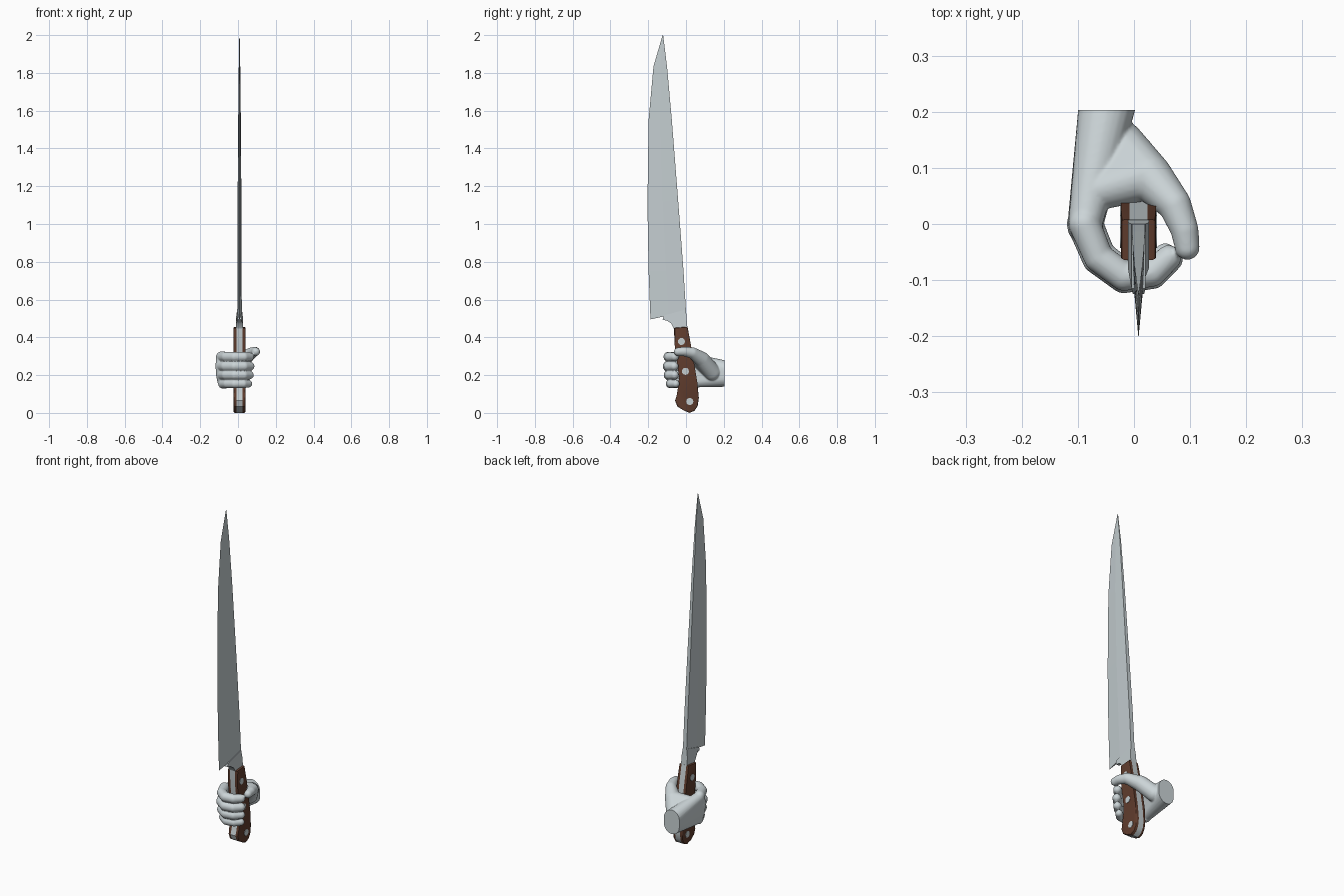
import bpy, bmesh, math
from mathutils import Vector

if "Cube" in bpy.data.objects:
    bpy.data.objects.remove(bpy.data.objects["Cube"])

CX = 0.008  # knife centre plane


def material(name, col):
    m = bpy.data.materials.new(name)
    m.diffuse_color = (*col, 1)
    m.use_nodes = True
    m.node_tree.nodes["Principled BSDF"].inputs["Base Color"].default_value = m.diffuse_color
    return m


STEEL = material("steel", (0.55, 0.61, 0.63))
SKIN = material("pale_grey_skin", (0.60, 0.66, 0.68))
WOOD = material("brown_wood", (0.115, 0.045, 0.026))


def finish(name, bm, mat, angle=None):
    bmesh.ops.recalc_face_normals(bm, faces=bm.faces[:])
    me = bpy.data.meshes.new(name)
    bm.to_mesh(me)
    bm.free()
    me.materials.append(mat)
    ob = bpy.data.objects.new(name, me)
    bpy.context.collection.objects.link(ob)
    bpy.ops.object.select_all(action='DESELECT')
    ob.select_set(True)
    bpy.context.view_layer.objects.active = ob
    if angle:
        bpy.ops.object.shade_smooth_by_angle(angle=math.radians(angle))
    return ob


def slab(name, pts, xa, xb, mat, bevel=0.0, top_only=0):
    """Side profile in (y, z) extruded along x; xa and xb are functions of (y, z)."""
    bm = bmesh.new()
    a = [bm.verts.new((CX + xa(y, z), y, z)) for y, z in pts]
    b = [bm.verts.new((CX + xb(y, z), y, z)) for y, z in pts]
    bm.faces.new(a)
    outer = bm.faces.new(b[::-1])
    n = len(pts)
    for i in range(n):
        j = (i + 1) % n
        bm.faces.new((a[i], a[j], b[j], b[i]))
    if bevel:
        bmesh.ops.bevel(bm, geom=list(outer.edges), offset=bevel, segments=2,
                        profile=0.5, affect='EDGES')
    return finish(name, bm, mat, 35)


# Blade: wedge sections (edge y, edge z, spine y, spine z, half thickness)
sections = [(-.188, .495, 0, .537, .012), (-.198, .75, -.013, .75, .0115),
            (-.204, 1.1, -.042, 1.13, .010), (-.198, 1.55, -.075, 1.55, .007),
            (-.172, 1.835, -.10, 1.83, .004), (-.124, 2.0, -.121, 2.0, .001)]
bm = bmesh.new()
rings = []
for ye, ze, ys, zs, t in sections:
    ym, zm = ye + (ys - ye) * .5, ze + (zs - ze) * .5
    ring = [(0, ye, ze), (t * .75, ym, zm), (t, ys, zs), (-t, ys, zs), (-t * .75, ym, zm)]
    rings.append([bm.verts.new((CX + x, y, z)) for x, y, z in ring])
for r, s in zip(rings, rings[1:]):
    for i in range(5):
        j = (i + 1) % 5
        bm.faces.new((r[i], r[j], s[j], s[i]))
bm.faces.new(rings[0])
bm.faces.new(rings[-1])
finish("blade", bm, STEEL)

# Bolster joining blade and handle
bolster = [(-.125, .494), (-.10, .488), (-.078, .473), (-.065, .448), (.007, .456),
           (.003, .50), (0, .548), (-.115, .516)]


def bolster_half(y, z):
    return .0125 if z > .51 else (.019 if y > -.09 else .010)


slab("bolster", bolster, lambda y, z: -bolster_half(y, z), bolster_half, STEEL)

# Handle: steel tang between two wooden scales
outline = [(-.064, .45), (-.06, .36), (-.048, .27), (-.037, .19), (-.035, .14), (-.05, .09),
           (-.058, .065), (-.046, .034), (-.01, .012), (.02, 0), (.046, .012), (.062, .038),
           (.068, .08), (.06, .16), (.045, .25), (.026, .36), (.008, .456)]
slab("tang", outline, lambda y, z: -.016, lambda y, z: .016, STEEL)
for side, s in (("right", 1), ("left", -1)):
    slab(side + "_scale", outline, lambda y, z: s * .0155, lambda y, z: s * .031, WOOD, .006)

# Rivets through the handle
for i, (y, z) in enumerate([(-.024, .378), (-.003, .22), (.02, .06)]):
    pts = [(y + .019 * math.cos(a * math.pi / 6), z + .019 * math.sin(a * math.pi / 6))
           for a in range(12)]
    slab(f"rivet_{i + 1}", pts, lambda y, z: -.033, lambda y, z: .033, STEEL)

# Hand: hulls of spheres fused by a voxel remesh
tmp = bmesh.new()
bmesh.ops.create_icosphere(tmp, subdivisions=3, radius=1)
BALL = [v.co.copy() for v in tmp.verts]
tmp.free()
bm = bmesh.new()


def hull(*balls):
    vs = [bm.verts.new(Vector(b[:3]) + p * b[3]) for b in balls for p in BALL]
    res = bmesh.ops.convex_hull(bm, input=vs)
    inner = {g for k in ("geom_interior", "geom_unused") for g in res[k]
             if isinstance(g, bmesh.types.BMVert)}
    bmesh.ops.delete(bm, geom=list(inner), context='VERTS')


def chain(balls):
    for a, b in zip(balls, balls[1:]):
        hull(a, b)


# palm and wrist
wrist = [(-.043, .24, .192, .053), (-.043, .24, .218, .053)]
knuckles = [(-.087, 0, .29, .030), (-.089, -.005, .245, .030),
            (-.086, 0, .20, .030), (-.080, .01, .162, .028)]
hull(*wrist, *knuckles)
# thumb, its base and the web
t0, t1 = (-.025, .14, .215, .045), (.026, .085, .282, .042)
t2, t3, t4 = (.072, .035, .317, .030), (.090, -.01, .325, .025), (.095, -.042, .324, .022)
chain([t0, t1, t2, t3, t4])
hull(t0, t1, (-.06, .06, .275, .035))
# fingers curling round the front
for z, k, reach, r in ((.297, -.088, 1.0, .0265), (.247, -.091, 1.04, .027),
                       (.200, -.087, 1.0, .0255), (.154, -.080, .90, .0235)):
    chain([(k, 0, z, r + .002), (-.063 * reach, -.06 * reach, z, r),
           (-.018, -.093 * reach, z, r), (.032 * reach, -.087 * reach, z, r * .95),
           (.062 * reach, -.060 * reach, z, r * .85)])

hand = finish("hand", bm, SKIN)
m = hand.modifiers.new("fuse", 'REMESH')
m.mode = 'VOXEL'
m.voxel_size = 0.0035
m = hand.modifiers.new("soften", 'SMOOTH')
m.factor = 0.5
m.iterations = 6
for name in ("fuse", "soften"):
    bpy.ops.object.modifier_apply(modifier=name)

# flat cut at the wrist
bm = bmesh.new()
bm.from_mesh(hand.data)
cut = bmesh.ops.bisect_plane(bm, geom=bm.verts[:] + bm.edges[:] + bm.faces[:],
                             plane_co=(0, .203, 0), plane_no=(0, 1, 0), clear_outer=True)
bmesh.ops.holes_fill(bm, edges=[e for e in bm.edges if e.is_boundary], sides=0)
bm.to_mesh(hand.data)
bm.free()
bpy.ops.object.shade_smooth_by_angle(angle=math.radians(50))
